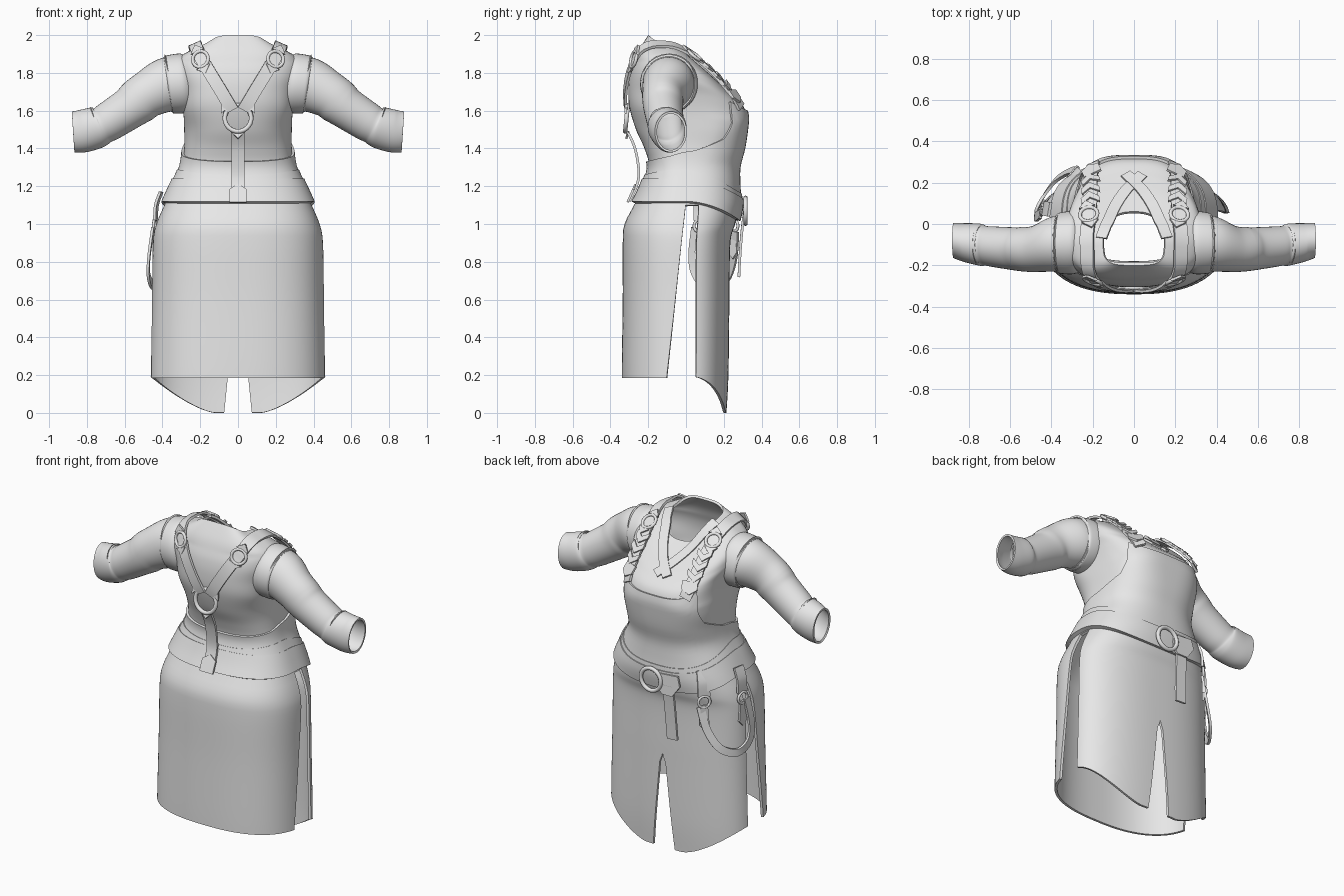
import bpy, bmesh, math
from math import sin, cos, pi, asin
from mathutils import Vector
from mathutils.bvhtree import BVHTree

if "Cube" in bpy.data.objects:
    bpy.data.objects.remove(bpy.data.objects["Cube"])

cloth = bpy.data.materials.new("grey_cloth")
cloth.diffuse_color = (0.8, 0.8, 0.8, 1)
cloth.use_nodes = True
cloth.node_tree.nodes["Principled BSDF"].inputs["Base Color"].default_value = cloth.diffuse_color
E = 0.8  # squareness of the body cross-section


def spline(rows, t):
    """Catmull-Rom through rows, t from 0 to len-1."""
    n = len(rows) - 1
    i = min(max(int(t), 0), n - 1)
    f = t - i
    a, b, c, d = rows[max(i - 1, 0)], rows[i], rows[i + 1], rows[min(i + 2, n)]
    return [0.5 * (2 * q + (r - p) * f + (2 * p - 5 * q + 4 * r - s) * f * f
                   + (3 * q - p - 3 * r + s) * f ** 3) for p, q, r, s in zip(a, b, c, d)]


def lerp_table(tab, x):
    for (x0, y0), (x1, y1) in zip(tab, tab[1:]):
        if x <= x1:
            return y0 + (y1 - y0) * max(0, (x - x0) / (x1 - x0))
    return tab[-1][1]


# Body form: z, half width, back y, front y  /  back z, side z, front z, half width, back y, front y
LOWER = [(0, .47, -.335, .215), (.2, .467, -.34, .225), (.6, .457, -.335, .23), (.9, .45, -.335, .235),
         (1.0, .432, -.325, .26), (1.1, .39, -.275, .28), (1.2, .345, -.225, .275), (1.3, .30, -.195, .275),
         (1.4, .285, -.22, .30), (1.5, .285, -.265, .315)]
UPPER = [(1.62, 1.60, 1.57, .29, -.30, .32), (1.72, 1.70, 1.63, .305, -.305, .30),
         (1.80, 1.79, 1.68, .33, -.295, .25), (1.86, 1.87, 1.72, .32, -.275, .205),
         (1.92, 1.92, 1.77, .25, -.25, .15), (2.0, 1.955, 1.84, .15, -.20, .06)]
RINGS = [(z, z, z, w, 0, b, f) for z, w, b, f in LOWER] + \
        [(zb, zs, zf, w, -.09, b, f) for zb, zs, zf, w, b, f in UPPER]
TOP = len(RINGS) - 1


def surf(th, t):
    zb, zs, zf, w, yc, yb, yf = spline(RINGS, t)
    c, s = cos(th), sin(th)
    # squarer bust in front, squarer collar behind
    square = .22 * max(0, 1 - abs(zs - 1.56) / .24) if s > 0 else .25 * min(1, max(0, (zs - 1.87) / .07))
    e = E - square * min(1, abs(s) * 3)
    k = abs(s) ** e
    x = math.copysign(abs(c) ** e, c) * w
    y = yc + ((yf if s > 0 else yb) - yc) * k
    z = zs + ((zf if s > 0 else zb) - zs) * abs(s) ** 1.2
    return Vector((x, y, z))


def on(th, z, off=0.0):
    """Point of the body form at an angle and height, pushed outwards."""
    lo, hi = 0, TOP
    for _ in range(18):
        m = (lo + hi) / 2
        lo, hi = (m, hi) if surf(th, m).z < z else (lo, m)
    return surf(th, lo) + Vector((cos(th), sin(th), 0)) * off


def finish(name, verts, faces, thick=0, mirror=False, offset=-1):
    bm = bmesh.new()
    vs = [bm.verts.new(v) for v in verts]
    for f in faces:
        bm.faces.new([vs[i] for i in f])
    bmesh.ops.remove_doubles(bm, verts=bm.verts, dist=1e-5)
    if not thick:
        bmesh.ops.recalc_face_normals(bm, faces=bm.faces)
    me = bpy.data.meshes.new(name)
    bm.to_mesh(me)
    bm.free()
    me.materials.append(cloth)
    ob = bpy.data.objects.new(name, me)
    bpy.context.collection.objects.link(ob)
    if mirror:
        ob.modifiers.new("mirror", 'MIRROR')
    if thick:
        m = ob.modifiers.new("thick", 'SOLIDIFY')
        m.thickness, m.offset = thick, offset


def grid(name, f, nu, nv, **kw):
    verts = [f(i / nu, j / nv) for j in range(nv + 1) for i in range(nu + 1)]
    faces = [(a, a + 1, a + nu + 2, a + nu + 1) for j in range(nv) for i in range(nu)
             for a in [j * (nu + 1) + i]]
    finish(name, verts, faces, **kw)
    return verts, faces


def wrap(name, zlo, zhi, off, nv, thick):
    """Band around the body between two heights that depend on direction."""
    def f(u, v):
        th = 2 * pi * u
        a, b = zlo(sin(th)), zhi(sin(th))
        return on(th, a + (b - a) * v, off)
    grid(name, f, 144, nv, thick=thick)


def tube(name, path, thick):
    """Path rows: x, z, y, vertical radius, depth radius, slant of the section."""
    def f(u, v):
        t = v * (len(path) - 1)
        x, z, y, r, ry = spline(path, t)
        x1, z1 = spline(path, min(t + .05, len(path) - 1))[:2]
        x0, z0 = spline(path, max(t - .05, 0))[:2]
        n = Vector((z0 - z1, 0, x1 - x0)).normalized()
        return Vector((x, y, z)) + ry * cos(2 * pi * u) * Vector((0, 1, 0)) + r * sin(2 * pi * u) * n
    grid(name, f, 40, 6 * (len(path) - 1), thick=thick, mirror=True)


def ribbon(name, pts, width, off=None, mirror=False, normal=None, n=40):
    """Flat strap along points; snapped onto the body when off is given."""
    ps = [Vector(spline(pts, i / n * (len(pts) - 1))) for i in range(n + 1)]
    ns = [normal or Vector((p.x, p.y, 0)).normalized() for p in ps]
    if off is not None:
        hits = [tree.find_nearest(p) for p in ps]
        ps, ns = [h[0] + h[1] * off for h in hits], [h[1] for h in hits]
    verts = []
    for i, p in enumerate(ps):
        side = (ps[min(i + 1, n)] - ps[max(i - 1, 0)]).cross(ns[i]).normalized()
        verts += [p - side * width / 2, p + side * width / 2]
    finish(name, verts, [(2 * i, 2 * i + 1, 2 * i + 3, 2 * i + 2) for i in range(n)],
           thick=.014, mirror=mirror, offset=0)


def frame(n, up):
    n = Vector(n).normalized()
    up = (Vector(up) - n * n.dot(Vector(up))).normalized()
    return up.cross(n), up, n


def plate(name, loc, n, up, outline, thick=.012, mirror=False):
    r, u, n = frame(n, up)
    finish(name, [Vector(loc) + r * a + u * b for a, b in outline], [range(len(outline))],
           thick=thick, mirror=mirror, offset=0)


def ring(name, loc, n, R, r, mirror=False):
    a, b, n = frame(n, (0.01, 0, 1))

    def f(u, v):
        k = R + r * cos(2 * pi * v)
        return Vector(loc) + (a * cos(2 * pi * u) + b * sin(2 * pi * u)) * k + n * r * sin(2 * pi * v)
    grid(name, f, 32, 10, mirror=mirror)


# Bodice, open at neck and waist
vs, fs = grid("bodice", lambda u, v: surf(2 * pi * u, 5 + (TOP - 5) * v), 96, 60, thick=.015)
tree = BVHTree.FromPolygons(vs, fs)

# Sleeves with turned cuffs, and armhole bands
tube("sleeves", [(.28, 1.76, -.095, .14, .135), (.38, 1.735, -.095, .143, .135), (.48, 1.685, -.12, .124, .112),
                 (.53, 1.648, -.122, .121, .108), (.58, 1.61, -.12, .111, .104), (.68, 1.545, -.11, .104, .098),
                 (.72, 1.522, -.105, .10, .096), (.745, 1.512, -.10, .11, .102), (.82, 1.492, -.09, .113, .094),
                 (.873, 1.488, -.08, .108, .085)], .012)
tube("armhole_bands", [(.25, 1.75, -.09, .14, .13), (.29, 1.745, -.09, .158, .152),
                       (.355, 1.74, -.092, .155, .148), (.372, 1.738, -.092, .146, .138)], .015)

# Apron bib that wraps around the waist, waist fold and tilted belt
BIB = [(-1, 1.33), (-.3, 1.36), (.1, 1.39), (.5, 1.45), (.64, 1.53), (.73, 1.65), (.85, 1.62), (1, 1.60)]
wrap("apron_bib", lambda s: 1.17 - .07 * s, lambda s: lerp_table(BIB, s), .014, 18, .014)
wrap("waist_fold", lambda s: 1.18 - .08 * max(s, 0), lambda s: 1.26 + .03 * (1 - s * s) - .1 * max(s, 0),
     .019, 4, .012)


def belt_z(s):
    return 1.18 - .105 * max(s, 0) ** 1.5


wrap("belt", lambda s: belt_z(s) - .06, lambda s: belt_z(s) + .06, .025, 4, .024)


# Back skirt panel
def back_panel(u, v):
    z = .185 + (1.15 - .185) * v
    e = asin((.001 + .3 * max(0, (1.12 - z) / .93)) ** (1 / E))
    return on(pi + e + (pi - 2 * e) * u, z)


grid("back_skirt", back_panel, 64, 32, thick=.015)


# Front skirt halves with a centre slit and a hem dipping to the middle
def front_panel(u, v):
    e = asin((.055 / .23) ** (1 / E))
    th = e + (pi / 2 - e) * u
    zb = .17 * max(0, (cos(th) ** E - .15) / .78) ** 1.5
    z = zb + (1.1 - zb) * v
    gap = lerp_table([(0, .072), (.53, .02), (.58, 0)], z)
    slit = pi / 2 - asin((gap / .46) ** (1 / E))
    return on(e + (slit - e) * u, z)


grid("front_skirt", front_panel, 40, 60, thick=.015, mirror=True)

# Crossed neckline bands
for k in (1, -1):
    ribbon("neckline_band", [(.15 * k, -.08, 1.92), (.10 * k, .07, 1.84), (.04 * k, .16, 1.76),
                             (-.04 * k, .24, 1.69)], .055, off=.002 + .002 * k)

# Shoulder harness: straps, rings and chevrons
ribbon("harness_straps", [(.03, -.33, 1.60), (.1, -.32, 1.72), (.19, -.27, 1.87), (.215, -.15, 1.93),
                          (.215, 0, 1.88), (.21, .13, 1.80), (.21, .24, 1.70), (.20, .30, 1.62)],
       .068, off=.02, mirror=True, n=60)
CHEVRON = [(-.045, .035), (0, 0), (.045, .035), (.045, 0), (0, -.04), (-.045, 0)]
TIP = [(-.04, 0), (.04, 0), (0, .04)]
for g in [(.195, -.265, 1.87), (.215, .03, 1.87)]:
    p, n = tree.find_nearest(Vector(g))[:2]
    ring("harness_ring", p + n * .028, n, .043, .009, mirror=True)
    for d in (1, -1):
        up = Vector((.45 if g[1] < 0 else 0, 0, 1)) * d
        plate("ring_tip", p + n * .028 + frame(n, up)[1] * .045, n, up, TIP, mirror=True)
for g in [(.21, .11, 1.81), (.21, .16, 1.77), (.21, .21, 1.73)]:
    p, n = tree.find_nearest(Vector(g))[:2]
    plate("chevron", p + n * .03, n, (0, 0, 1), CHEVRON, mirror=True)
p, n = tree.find_nearest(Vector((.205, .255, 1.68)))[:2]
plate("strap_end", p + n * .027, n, (0, 0, 1),
      [(-.045, .03), (.045, .03), (.045, -.02), (0, -.05), (-.045, -.02)], mirror=True)

# Centre back ring and strap down to the belt
ring("back_ring", (0, -.315, 1.56), (0, -1, .1), .07, .012)
for a in (-.06, .06):
    plate("back_ring_tip", (a, -.318, 1.61), (0, -1, .1), (a * 10, 0, .7), TIP)
plate("back_ring_lower_tip", (0, -.305, 1.49), (0, -1, .3), (0, 0, -1), TIP)
ribbon("back_strap", [(0, -.31, 1.49), (0, -.27, 1.40), (0, -.25, 1.28), (0, -.262, 1.2), (0, -.30, 1.12)],
       .07, normal=Vector((0, -1, 0)))
plate("back_strap_end", (0, -.287, 1.165), (0, -1, .45), (0, 0, 1),
      [(-.045, .02), (0, .05), (.045, .02), (.045, -.055), (-.045, -.055)])

# Belt buckle ring, flap and hanging tail
ring("buckle_ring", (.02, .315, 1.07), (0, 1, 0), .068, .012)
plate("belt_flap", (-.09, .308, 1.07), (0, 1, .05), (0, 0, 1),
      [(-.06, .05), (.07, .06), (.085, .0), (.035, -.07), (-.035, -.07), (-.06, -.04)])
ribbon("belt_tail", [(-.09, .308, 1.06), (-.095, .295, .95), (-.10, .285, .82), (-.105, .28, .72)],
       .07, normal=Vector((0, 1, 0)))

# Side hanger: belt tabs, rings, tongue and drooping loop
for x, y in [(-.27, .225), (-.405, .07)]:
    o = Vector((x, y, 0)).normalized()
    b = Vector((x, y, 0)) + o * .012
    ribbon("belt_tab", [b + Vector((0, 0, 1.17)) - o * .01, b + o * .015 + Vector((0, 0, 1.1)),
                        b + o * .02 + Vector((0, 0, 1.02))], .07, normal=o)
    ring("hanger_ring", b + o * .025 + Vector((0, 0, .99)), o, .034, .008)
    plate("hanger_tongue", b + o * .025 + Vector((0, 0, .90)), o, (0, 0, 1),
          [(-.02, .07), (.02, .07), (.03, -.05), (0, -.085), (-.03, -.05)])
ribbon("hanging_loop", [(-.28, .26, .96), (-.32, .25, .82), (-.38, .21, .71), (-.44, .13, .67),
                        (-.472, .06, .72), (-.472, .035, .82), (-.45, .05, .98)], .045)

# Apply modifiers and smooth everything while keeping hard edges
bpy.ops.object.select_all(action='SELECT')
bpy.context.view_layer.objects.active = bpy.context.selected_objects[0]
bpy.ops.object.convert(target='MESH')
bpy.ops.object.shade_smooth_by_angle(angle=math.radians(40))
